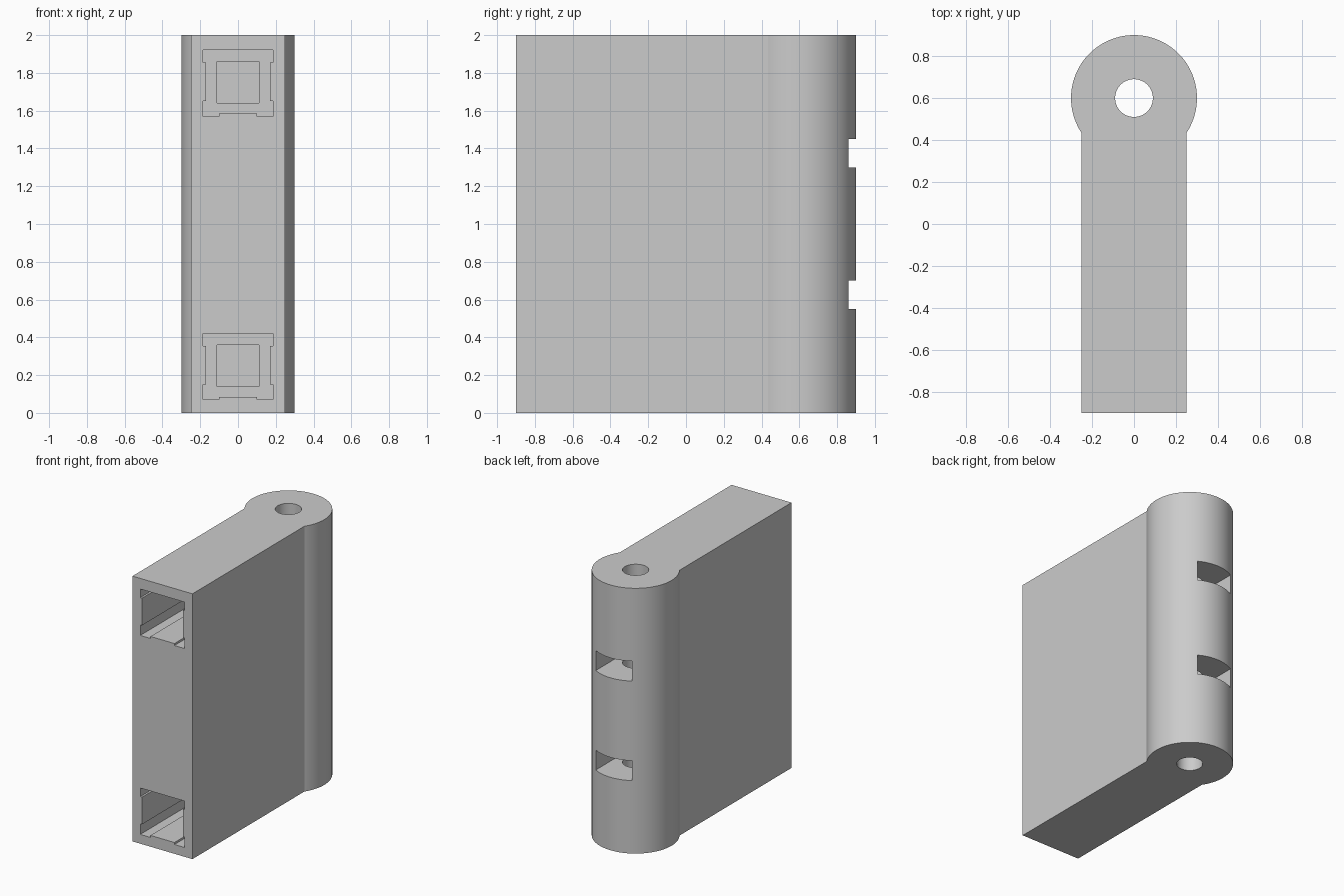
import bpy
import bmesh
from math import sin, cos, pi, asin, radians
from mathutils import Vector

cube = bpy.data.objects.get("Cube")
if cube:
    bpy.data.objects.remove(cube, do_unlink=True)

HALF_W, FRONT, HEIGHT = 0.25, -0.9, 2.0
BARREL_Y, BARREL_R, BORE_R = 0.6, 0.3, 0.09

grey = bpy.data.materials.new("plain grey")
grey.use_nodes = True
grey.diffuse_color = (0.6, 0.6, 0.6, 1)
grey.node_tree.nodes["Principled BSDF"].inputs["Base Color"].default_value = (0.6, 0.6, 0.6, 1)


def prism(name, points, direction):
    """Extrude a closed outline along a direction."""
    bm = bmesh.new()
    face = bm.faces.new([bm.verts.new(p) for p in points])
    moved = bmesh.ops.extrude_face_region(bm, geom=[face])["geom"]
    verts = [g for g in moved if isinstance(g, bmesh.types.BMVert)]
    bmesh.ops.translate(bm, verts=verts, vec=Vector(direction))
    bmesh.ops.recalc_face_normals(bm, faces=bm.faces)
    mesh = bpy.data.meshes.new(name)
    bm.to_mesh(mesh)
    bm.free()
    mesh.materials.append(grey)
    obj = bpy.data.objects.new(name, mesh)
    bpy.context.collection.objects.link(obj)
    return obj


def arc(radius, start, end, steps, z):
    angles = [start + (end - start) * i / steps for i in range(steps + 1)]
    return [(radius * cos(a), BARREL_Y + radius * sin(a), z) for a in angles]


def cut(target, cutter):
    """Subtract the cutter and remove it."""
    cutter.hide_render = True
    mod = target.modifiers.new("cut", "BOOLEAN")
    mod.operation = "DIFFERENCE"
    mod.solver = "EXACT"
    mod.object = cutter
    bpy.context.view_layer.objects.active = target
    bpy.ops.object.modifier_apply(modifier=mod.name)
    bpy.data.objects.remove(cutter, do_unlink=True)


# Flat arm and round hinge barrel in one outline
join = -asin((BARREL_R ** 2 - HALF_W ** 2) ** 0.5 / BARREL_R)
outline = [(-HALF_W, FRONT, 0), (HALF_W, FRONT, 0)]
outline += arc(BARREL_R, join, pi - join, 96, 0)
body = prism("hinge_arm", outline, (0, 0, HEIGHT))

# Pin bore through the barrel
cut(body, prism("bore_cutter", arc(BORE_R, 0, 2 * pi * 63 / 64, 63, -0.1), (0, 0, HEIGHT + 0.2)))

# Rear slots reaching the bore
for z in (0.55, 1.3):
    corners = [(-0.15, BARREL_Y, z), (0.15, BARREL_Y, z), (0.15, 1, z), (-0.15, 1, z)]
    cut(body, prism("slot_cutter", corners, (0, 0, 0.15)))

# Stepped front sockets, each with a smaller square pocket behind
half = [(0.1, 0.015), (0.1, 0), (0.185, 0), (0.185, 0.08), (0.17, 0.08),
        (0.17, 0.285), (0.185, 0.285), (0.185, 0.35)]
profile = half + [(-x, z) for x, z in reversed(half)]
pocket = [(-0.11, 0.07), (0.11, 0.07), (0.11, 0.29), (-0.11, 0.29)]
for base in (0.07, 1.57):
    for shape, depth in ((profile, 0.6), (pocket, 0.8)):
        points = [(x, FRONT - 0.1, base + z) for x, z in shape]
        cut(body, prism("socket_cutter", points, (0, depth + 0.1, 0)))

bpy.ops.object.select_all(action="DESELECT")
body.select_set(True)
bpy.context.view_layer.objects.active = body
bpy.ops.object.shade_smooth_by_angle(angle=radians(25))
